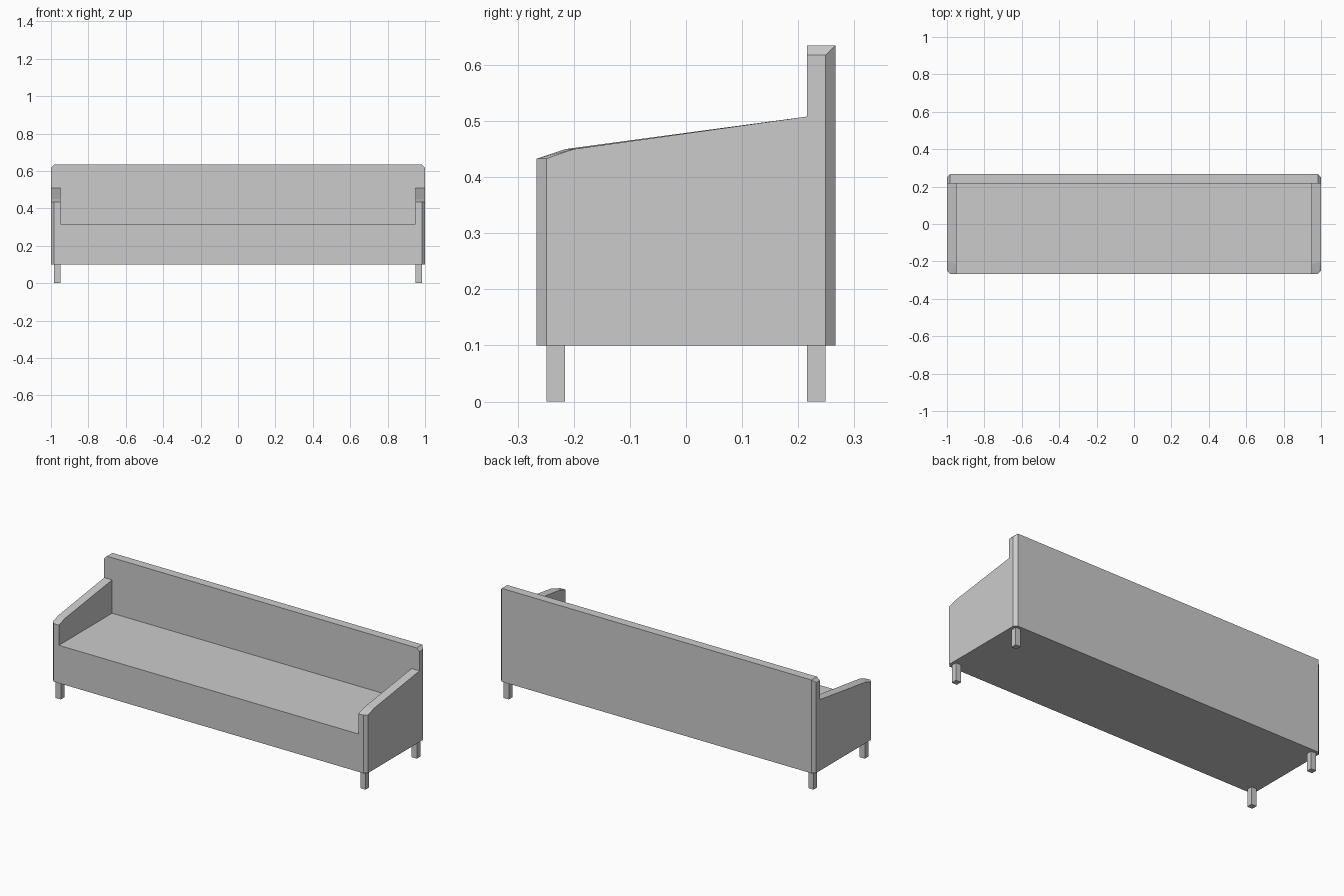
import bpy, bmesh

default_cube = bpy.data.objects.get("Cube")
if default_cube:
    bpy.data.objects.remove(default_cube, do_unlink=True)

GREY = (0.6, 0.6, 0.6, 1)
fabric = bpy.data.materials.new("plain grey")
fabric.use_nodes = True
fabric.diffuse_color = GREY
fabric.node_tree.nodes["Principled BSDF"].inputs["Base Color"].default_value = GREY

# Main dimensions
W, D, FLOOR, TOP = 1.0, 0.266, 0.1, 0.635
ARM_X, BACK_Y, SEAT_Z, CUT = 0.95, 0.216, 0.317, 0.017


def finish(name, bm):
    bmesh.ops.recalc_face_normals(bm, faces=bm.faces)
    mesh = bpy.data.meshes.new(name)
    bm.to_mesh(mesh)
    bm.free()
    mesh.materials.append(fabric)
    obj = bpy.data.objects.new(name, mesh)
    bpy.context.collection.objects.link(obj)
    return obj


def prism(name, outline, heights, bottom, caps):
    """Upright walls on a footprint, with a top height per corner."""
    bm = bmesh.new()
    low = [bm.verts.new((x, y, bottom)) for x, y in outline]
    high = [bm.verts.new((x, y, z)) for (x, y), z in zip(outline, heights)]
    n = len(outline)
    bm.faces.new(low)
    for i in range(n):
        j = (i + 1) % n
        bm.faces.new((low[i], low[j], high[j], high[i]))
    for cap in caps:
        bm.faces.new([high[i] for i in cap])
    return finish(name, bm)


def box(name, x0, x1, y0, y1, z0, z1):
    outline = [(x0, y0), (x1, y0), (x1, y1), (x0, y1)]
    return prism(name, outline, [z1] * 4, z0, [range(4)])


# Seat block
box("seat", -ARM_X, ARM_X, -D, BACK_Y, FLOOR, SEAT_Z)

# Backrest with cut rear corners and cut top ends
back_outline = [(-W, BACK_Y), (-W + CUT, BACK_Y), (W - CUT, BACK_Y), (W, BACK_Y),
                (W, D - CUT), (W - CUT, D), (-W + CUT, D), (-W, D - CUT)]
back_heights = [TOP if abs(x) < W else TOP - CUT for x, y in back_outline]
prism("backrest", back_outline, back_heights, FLOOR,
      [(0, 1, 6, 7), (1, 2, 5, 6), (2, 3, 4, 5)])

# Sloping armrests with a cut front outer corner, and square legs
for side, s in (("left", 1), ("right", -1)):
    arm = [(ARM_X, -D), (W - CUT, -D), (W, -D + CUT), (W, -0.2),
           (W, BACK_Y), (ARM_X, BACK_Y), (ARM_X, -0.215)]
    prism(side + "_armrest", [(s * x, y) for x, y in arm],
          [0.433, 0.433, 0.433, 0.45, 0.508, 0.508, 0.45], FLOOR,
          [(0, 1, 6), (1, 2, 3), (1, 3, 6), (3, 4, 5, 6)])
    for end, e in (("front", -1), ("back", 1)):
        xs = sorted((s * ARM_X, s * (W - CUT)))
        ys = sorted((e * BACK_Y, e * (D - CUT)))
        box(f"{side}_{end}_leg", *xs, *ys, 0, FLOOR)
